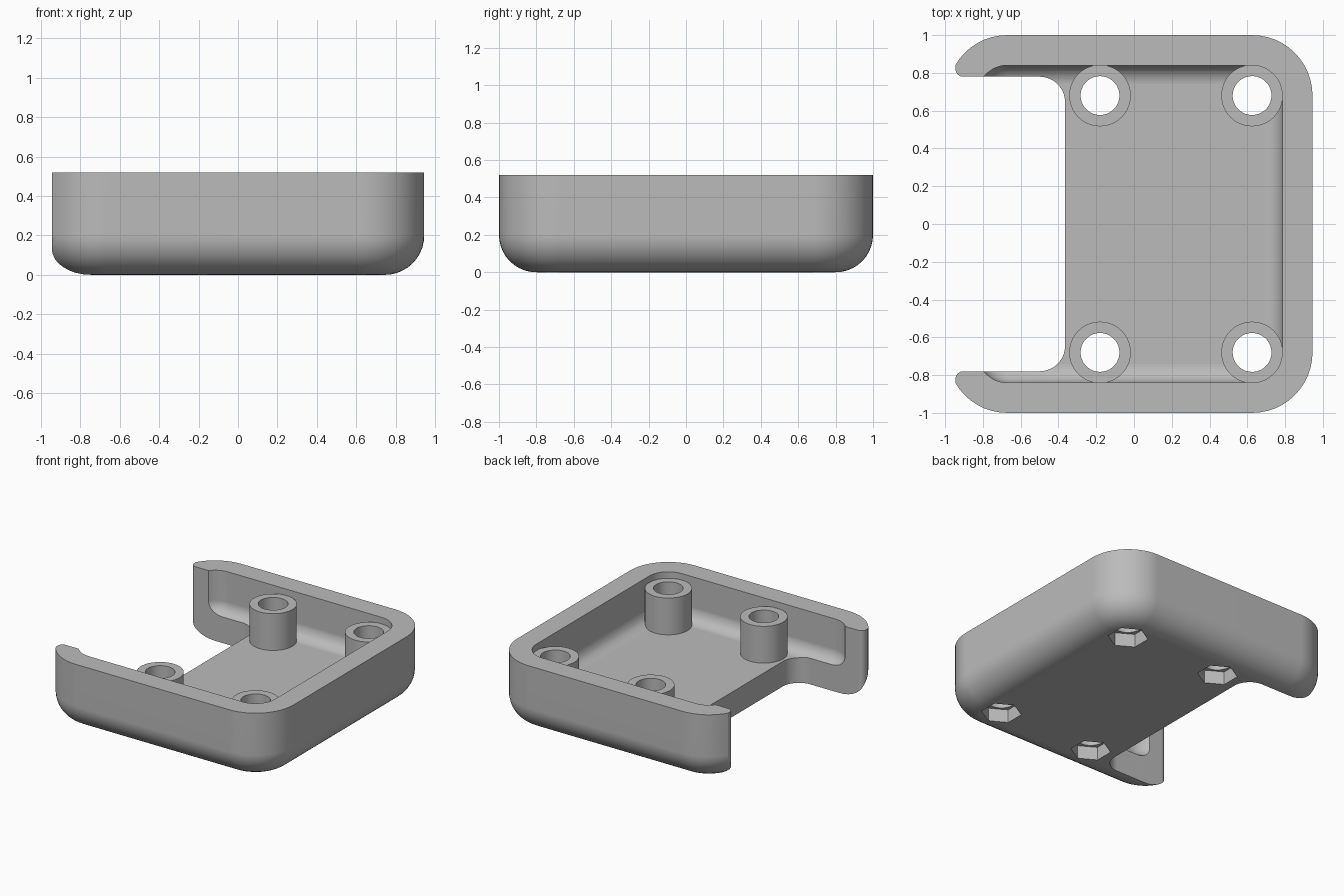
import bpy, bmesh
from math import sin, cos, pi, radians

if "Cube" in bpy.data.objects:
    bpy.data.objects.remove(bpy.data.objects["Cube"], do_unlink=True)

TOP, FLOOR, WALL = 0.52, 0.19, 0.16
X0, X1, Y = -0.67, 0.625, 0.68       # centres of the corner arcs
CORNER, ROUND = 0.32, 0.2            # vertical corner and bottom edge radii
POSTS = [(x, y) for x in (-0.18, X1) for y in (-Y, Y)]

grey = bpy.data.materials.new("light grey plastic")
grey.use_nodes = True
grey.diffuse_color = (0.5, 0.5, 0.5, 1)
grey.node_tree.nodes["Principled BSDF"].inputs["Base Color"].default_value = (0.5, 0.5, 0.5, 1)


def arc(cx, cy, r, a, b, n):
    return [(cx + r * cos(radians(a + (b - a) * i / n)),
             cy + r * sin(radians(a + (b - a) * i / n))) for i in range(n + 1)]


def rounded_rect(r):
    pts = []
    for i, (cx, cy) in enumerate([(X1, Y), (X0, Y), (X0, -Y), (X1, -Y)]):
        pts += arc(cx, cy, r, 90 * i, 90 * i + 90, 12)
    return pts


def loft(name, rings):
    """Solid through (outline, z) rings, listed from bottom to top."""
    bm = bmesh.new()
    loops = [[bm.verts.new((x, y, z)) for x, y in pts] for pts, z in rings]
    for low, high in zip(loops, loops[1:]):
        for i in range(len(low)):
            j = (i + 1) % len(low)
            bm.faces.new((low[i], low[j], high[j], high[i]))
    bm.faces.new(loops[0][::-1])
    bm.faces.new(loops[-1])
    bmesh.ops.recalc_face_normals(bm, faces=bm.faces)
    mesh = bpy.data.meshes.new(name)
    bm.to_mesh(mesh)
    bm.free()
    mesh.materials.append(grey)
    ob = bpy.data.objects.new(name, mesh)
    bpy.context.collection.objects.link(ob)
    return ob


def rounded_tub(name, radius, fillet, z0, z1):
    rings = []
    for i in range(11):
        a = pi / 2 * i / 10
        rings.append((rounded_rect(radius - fillet * (1 - sin(a))),
                      z0 + fillet * (1 - cos(a))))
    return loft(name, rings + [(rounded_rect(radius), z1)])


def prism(name, pts, z0, z1):
    return loft(name, [(pts, z0), (pts, z1)])


def combine(target, tool, operation):
    mod = target.modifiers.new(operation.lower(), "BOOLEAN")
    mod.operation, mod.object, mod.solver = operation, tool, "EXACT"
    bpy.context.view_layer.objects.active = target
    bpy.ops.object.modifier_apply(modifier=mod.name)
    bpy.data.objects.remove(tool, do_unlink=True)


# Outer tray with a rounded hollow
tray = rounded_tub("tray", CORNER, ROUND, 0, TOP)
combine(tray, rounded_tub("hollow", CORNER - WALL, 0.1, FLOOR, TOP + 0.2), "DIFFERENCE")

# Open side with filleted inner corners and rounded arm tips
half = [(-1.2, 0.9), (-0.945, 0.9)] + arc(-0.905, 0.82, 0.04, 180, 270, 6)
half += arc(-0.5, 0.645, 0.135, 90, 0, 10)
opening = half + [(x, -y) for x, y in reversed(half)]
combine(tray, prism("opening", opening, -0.1, TOP + 0.1), "DIFFERENCE")

# Screw posts, drilled through, with hexagonal nut pockets underneath
for x, y in POSTS:
    combine(tray, prism("post", arc(x, y, 0.163, 0, 352.5, 47), 0.12, 0.47), "UNION")
for x, y in POSTS:
    combine(tray, prism("hole", arc(x, y, 0.103, 0, 350, 35), -0.1, TOP + 0.1), "DIFFERENCE")
    combine(tray, prism("nut_pocket", arc(x, y, 0.139, 30, 330, 5), -0.1, 0.1), "DIFFERENCE")

# Smooth curved surfaces, sharp rims
bpy.ops.object.select_all(action="DESELECT")
tray.select_set(True)
bpy.context.view_layer.objects.active = tray
bpy.ops.object.shade_smooth_by_angle(angle=radians(30))
weighted = tray.modifiers.new("weighted normals", "WEIGHTED_NORMAL")
weighted.keep_sharp = True
